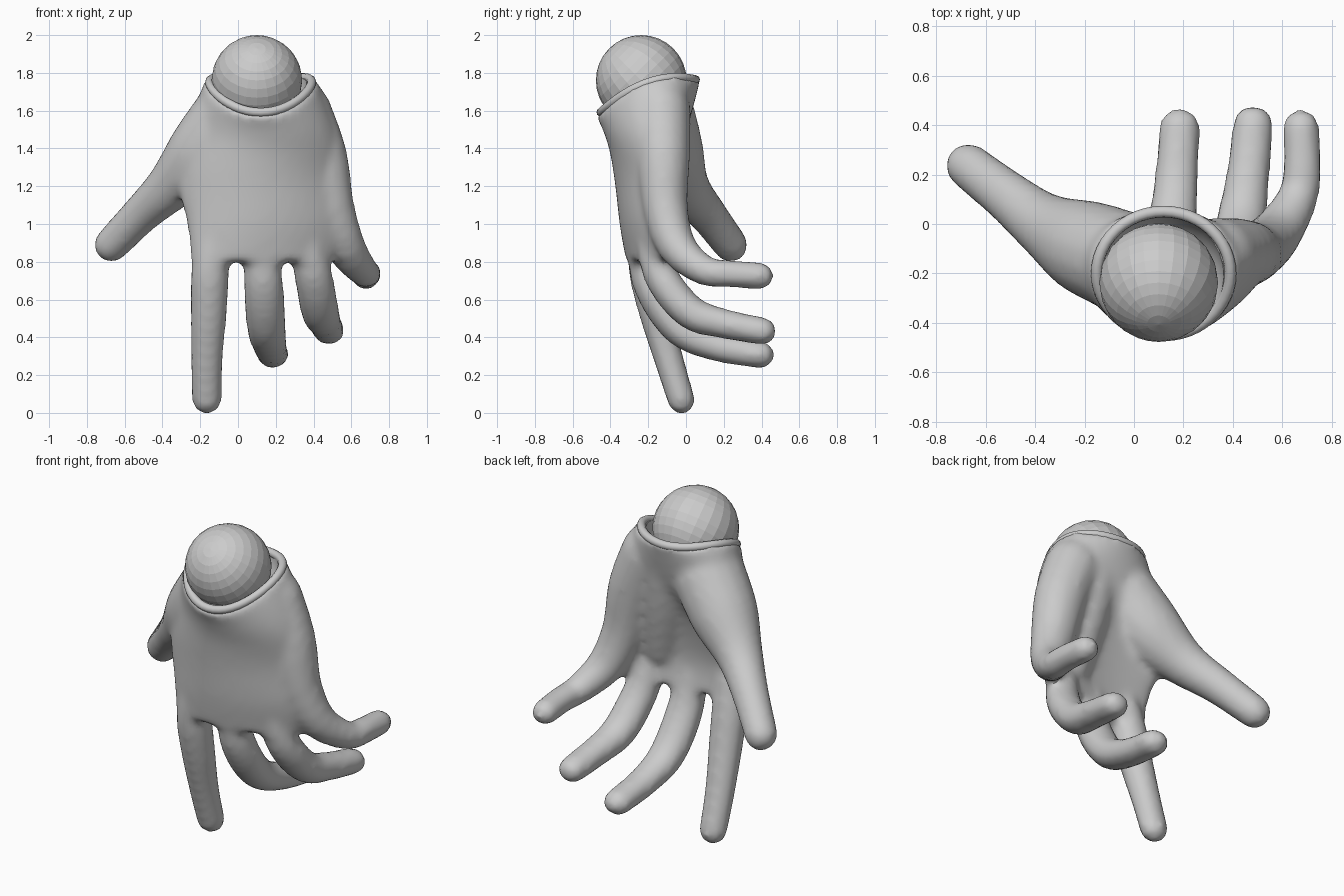
import bpy, bmesh, math
from mathutils import Matrix, Vector

if "Cube" in bpy.data.objects:
    bpy.data.objects.remove(bpy.data.objects["Cube"])


def spline(keys, s):
    """Catmull-Rom blend through tuples, s in 0..1"""
    n = len(keys) - 1
    i = min(int(s * n), n - 1)
    t = s * n - i
    a, b, c, d = (keys[max(0, min(n, i + k))] for k in (-1, 0, 1, 2))
    return [0.5 * (2 * q + (r - p) * t + (2 * p - 5 * q + 4 * r - w) * t * t
                   + (3 * q - p - 3 * r + w) * t ** 3)
            for p, q, r, w in zip(a, b, c, d)]


def rim_height(y):
    return 1.775 - 1.15 * (y + 0.05) ** 2


def skin_loops(bm, loops):
    """Join rings of points into a closed tube with fan caps"""
    n = len(loops[0])
    rings = [[bm.verts.new(p) for p in loop] for loop in loops]
    for a, b in zip(rings, rings[1:]):
        for j in range(n):
            k = (j + 1) % n
            bm.faces.new((a[j], a[k], b[k], b[j]))
    for ring in (rings[0], rings[-1]):
        hub = bm.verts.new(sum((v.co for v in ring), Vector()) / n)
        for j in range(n):
            bm.faces.new((ring[j], ring[(j + 1) % n], hub))


def add_digit(bm, keys, width, steps=18, sides=16):
    """Round-ended tube through (x, y, z, radius)"""
    loops = []

    def ring(s, lean):
        x, y, z, r = spline(keys, s)
        r += 0.006
        along = (Vector(spline(keys, min(1, s + 0.02))[:3])
                 - Vector(spline(keys, max(0, s - 0.02))[:3])).normalized()
        side = (Vector((1, 0, 0)) - along * along.x).normalized()
        other = along.cross(side)
        mid = Vector((x, y, z)) + along * r * math.sin(lean)
        r *= math.cos(lean)
        turn = [2 * math.pi * j / sides for j in range(sides)]
        loops.append([mid + side * (r * width * math.cos(a)) + other * (r * math.sin(a))
                      for a in turn])

    for k in (80, 60, 40, 20):
        ring(0, -math.radians(k))
    for k in range(steps + 1):
        ring(k / steps, 0)
    for k in (20, 40, 60, 80):
        ring(1, math.radians(k))
    skin_loops(bm, loops)


def add_palm(bm, keys, steps=20, sides=40):
    """Curved, thickened sections (z, x0, x1, y left, y mid, y right, half depth)"""
    loops = []
    for k in range(steps + 1):
        z, x0, x1, yl, ym, yr, h = spline(keys, k / steps)
        lift = max(0, (z - 1.38) / 0.37)
        loop = []
        for j in range(sides):
            a = 2 * math.pi * j / sides
            u, v = math.cos(a), math.sin(a)
            y = ym + (yr - yl) / 2 * u + ((yl + yr) / 2 - ym) * u * u
            y += math.copysign(abs(v) ** (0.72 + 0.28 * min(1, lift)), v) * h
            x = (x0 + x1) / 2 + (x1 - x0) / 2 * u
            loop.append(Vector((x, y, z + lift * (rim_height(y) - 1.75))))
        loops.append(loop)
    skin_loops(bm, loops)


def make_object(name, bm):
    bmesh.ops.recalc_face_normals(bm, faces=bm.faces)
    mesh = bpy.data.meshes.new(name)
    bm.to_mesh(mesh)
    bm.free()
    ob = bpy.data.objects.new(name, mesh)
    bpy.context.collection.objects.link(ob)
    return ob


# palm, wrist, heel of the hand and digits
bm = bmesh.new()
add_palm(bm, [
    (1.76, -0.175, 0.415, -0.20, -0.20, -0.20, 0.278),
    (1.50, -0.26, 0.52, -0.13, -0.21, -0.14, 0.215),
    (1.25, -0.32, 0.575, -0.15, -0.24, -0.09, 0.14),
    (1.00, -0.27, 0.60, -0.21, -0.25, -0.09, 0.095),
    (0.80, -0.25, 0.50, -0.22, -0.23, -0.13, 0.08)])
digits = {
    "thumb": ([(-0.05, -0.15, 1.55, 0.20), (-0.20, -0.09, 1.36, 0.185),
               (-0.365, 0.0, 1.19, 0.125), (-0.515, 0.115, 1.05, 0.098),
               (-0.67, 0.235, 0.89, 0.087)], 1.0),
    "heel": ([(0.20, -0.13, 1.60, 0.15), (0.25, -0.16, 1.30, 0.13),
              (0.30, -0.20, 1.00, 0.10)], 1.1),
    "index": ([(-0.13, -0.235, 0.95, 0.07), (-0.147, -0.21, 0.75, 0.088),
               (-0.155, -0.16, 0.53, 0.084), (-0.165, -0.09, 0.28, 0.073),
               (-0.165, -0.025, 0.068, 0.068)], 1.08),
    "middle": ([(0.12, -0.235, 0.92, 0.07), (0.135, -0.19, 0.68, 0.086),
                (0.15, -0.04, 0.45, 0.085), (0.17, 0.16, 0.352, 0.073),
                (0.185, 0.395, 0.308, 0.067)], 1.15),
    "ring": ([(0.35, -0.195, 0.95, 0.07), (0.40, -0.13, 0.72, 0.085),
              (0.435, 0.02, 0.535, 0.085), (0.46, 0.19, 0.475, 0.074),
              (0.482, 0.405, 0.433, 0.068)], 1.12),
    "little": ([(0.33, -0.13, 1.60, 0.15), (0.43, -0.12, 1.36, 0.137),
                (0.49, -0.11, 1.09, 0.115), (0.57, -0.045, 0.875, 0.097),
                (0.66, 0.10, 0.753, 0.074), (0.68, 0.22, 0.738, 0.068),
                (0.675, 0.392, 0.725, 0.066)], 1.05)}
for keys, width in digits.values():
    add_digit(bm, keys, width)
hand = make_object("hand", bm)

# hollow socket cut into the wrist
bm = bmesh.new()
bmesh.ops.create_uvsphere(bm, u_segments=32, v_segments=16, radius=0.255,
                          matrix=Matrix.Translation((0.11, -0.215, 1.76)))
cutter = make_object("socket_cutter", bm)
cutter.hide_render = True

# fuse into one skin, soften it and cut the socket
mod = hand.modifiers.new("Fuse", 'REMESH')
mod.mode, mod.voxel_size = 'VOXEL', 0.022
mod = hand.modifiers.new("Soften", 'SMOOTH')
mod.factor, mod.iterations = 0.5, 8
mod = hand.modifiers.new("Socket", 'BOOLEAN')
mod.operation, mod.object, mod.solver = 'DIFFERENCE', cutter, 'MANIFOLD'
graph = bpy.context.evaluated_depsgraph_get()
mesh = bpy.data.meshes.new_from_object(hand.evaluated_get(graph))
hand.modifiers.clear()
hand.data = mesh
bpy.data.objects.remove(cutter)

# rolled rim round the wrist opening
curve = bpy.data.curves.new("wrist_rim", 'CURVE')
curve.dimensions, curve.bevel_depth, curve.bevel_resolution = '3D', 0.024, 3
path = curve.splines.new('POLY')
path.points.add(47)
path.use_cyclic_u = True
for k, p in enumerate(path.points):
    a = 2 * math.pi * k / 48
    y = -0.20 + 0.25 * math.sin(a)
    p.co = (0.12 + 0.27 * math.cos(a), y, rim_height(y), 1)
rim = bpy.data.objects.new("wrist_rim", curve)
bpy.context.collection.objects.link(rim)
bpy.context.view_layer.objects.active = rim
rim.select_set(True)
bpy.ops.object.convert(target='MESH')

# ball resting in the socket
bm = bmesh.new()
bmesh.ops.create_uvsphere(bm, u_segments=24, v_segments=16, radius=0.24)
ball = make_object("wrist_ball", bm)
ball.location = (0.10, -0.237, 1.76)
ball.rotation_euler = (math.radians(45), 0, 0)

# smooth shading on the skin and rim
for ob in bpy.context.view_layer.objects:
    ob.select_set(ob in (hand, rim))
bpy.context.view_layer.objects.active = hand
bpy.ops.object.shade_smooth_by_angle(angle=math.radians(40))
